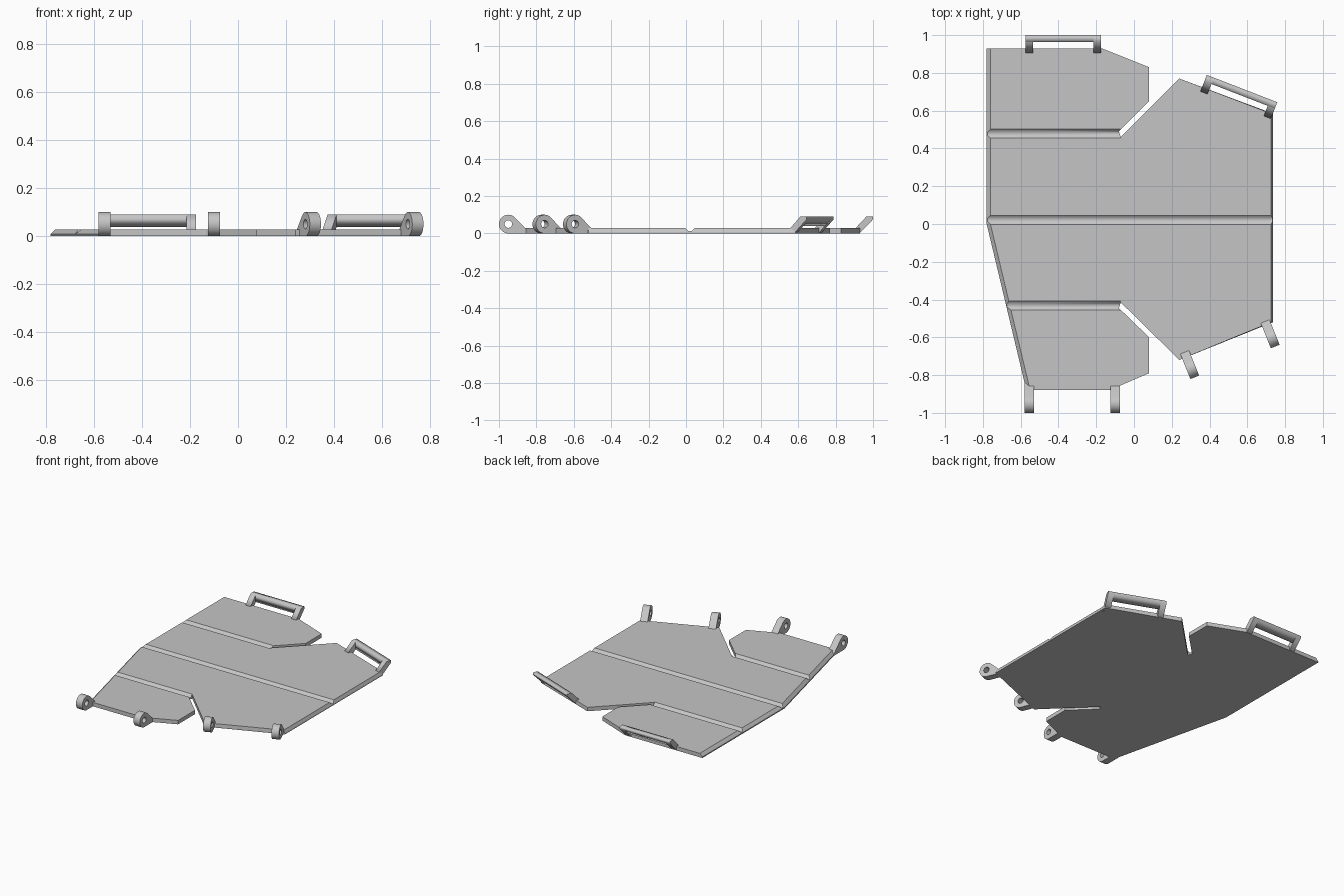
import bpy, bmesh, math
from mathutils import Matrix, Vector

cube = bpy.data.objects.get("Cube")
if cube:
    bpy.data.objects.remove(cube)

grey = bpy.data.materials.new("light grey")
grey.use_nodes = True
colour = (0.56, 0.56, 0.56, 1)
grey.diffuse_color = colour
grey.node_tree.nodes["Principled BSDF"].inputs["Base Color"].default_value = colour

T = 0.028  # panel thickness


def activate(ob):
    bpy.ops.object.select_all(action='DESELECT')
    ob.select_set(True)
    bpy.context.view_layer.objects.active = ob


def prism(name, loops, width, origin, angle):
    """Extrude a side profile (outward, up); angle is the outward heading."""
    cu = bpy.data.curves.new(name, 'CURVE')
    cu.dimensions, cu.fill_mode, cu.extrude = '2D', 'BOTH', width / 2
    for loop in loops:
        sp = cu.splines.new('POLY')
        sp.points.add(len(loop) - 1)
        for p, (u, v) in zip(sp.points, loop):
            p.co = (u, v, 0, 1)
        sp.use_cyclic_u = True
    ob = bpy.data.objects.new(name, cu)
    bpy.context.collection.objects.link(ob)
    out = Vector((math.cos(angle), math.sin(angle), 0))
    up = Vector((0, 0, 1))
    rot = Matrix((out, up, out.cross(up))).transposed().to_4x4()
    ob.matrix_world = Matrix.Translation((*origin, 0)) @ rot
    activate(ob)
    bpy.ops.object.convert(target='MESH')
    ob = bpy.context.object
    bm = bmesh.new()
    bm.from_mesh(ob.data)
    bmesh.ops.remove_doubles(bm, verts=bm.verts, dist=1e-5)
    bmesh.ops.recalc_face_normals(bm, faces=bm.faces)
    bm.to_mesh(ob.data)
    bm.free()
    ob.data.materials.clear()
    ob.data.materials.append(grey)
    return ob


# Folding panel: notched outline with chamfered side edges
outline = [(-.78, .93), (-.78, 0), (-.57, -.88), (-.13, -.88), (.08, -.79),
           (.08, -.60), (-.08, -.445), (-.07, -.415), (.24, -.72), (.735, -.52),
           (.735, .585), (.24, .77), (-.07, .46), (-.08, .49), (.08, .65),
           (.08, .83), (-.17, .93)]


def inset_x(i):
    return .02 if i < 3 else -.01 if i in (9, 10) else 0


bm = bmesh.new()
rings = [[bm.verts.new((x + inset_x(i) * k, y, z)) for i, (x, y) in enumerate(outline)]
         for z, k in ((0, 0), (.008, 0), (T, 1))]
n = len(outline)
for low, high in zip(rings, rings[1:]):
    for i in range(n):
        j = (i + 1) % n
        bm.faces.new((low[i], low[j], high[j], high[i]))
bm.faces.new(rings[0][::-1])
bm.faces.new(rings[-1])
bmesh.ops.recalc_face_normals(bm, faces=bm.faces)
me = bpy.data.meshes.new("panel")
bm.to_mesh(me)
bm.free()
panel = bpy.data.objects.new("panel", me)
bpy.context.collection.objects.link(panel)
me.materials.append(grey)

# Fold grooves across the top
groove = [(-.008, .012), (.008, .012), (.032, .036), (-.032, .036)]
for y, x_end in ((.022, 1), (.478, -.072), (-.432, -.072)):
    cutter = prism("groove_cutter", [groove], x_end + 1, ((x_end - 1) / 2, y), math.pi / 2)
    cutter.hide_render = True
    mod = panel.modifiers.new("groove", 'BOOLEAN')
    mod.operation, mod.solver, mod.object = 'DIFFERENCE', 'EXACT', cutter
    activate(panel)
    bpy.ops.object.modifier_apply(modifier=mod.name)
    bpy.data.objects.remove(cutter)

# Hinge eyes along the front: round eye with a tangent tail
R, HOLE = .05, .02
tail = -R * (1 + math.sqrt(2))
eye = [(R * math.cos(a), R + R * math.sin(a))
       for a in (math.radians(135 - 225 * i / 30) for i in range(31))] + [(tail, 0)]
hole = [(HOLE * math.cos(math.tau * i / 24), R + HOLE * math.sin(math.tau * i / 24))
        for i in range(24)]
straight, skewed = math.radians(-90), math.radians(-68)
for name, origin, angle in (("hinge_eye_right_outer", (-.555, -.95), straight),
                            ("hinge_eye_right_inner", (-.1, -.95), straight),
                            ("hinge_eye_left_inner", (.303, -.765), skewed),
                            ("hinge_eye_left_outer", (.729, -.602), skewed)):
    activate(prism(name, [eye, hole], .05, origin, angle))
    bpy.ops.object.shade_smooth_by_angle(angle=math.radians(30))

# Raised loops along the back: two sloping arms and a cross bar
arm = [(-.12, 0), (-.072, 0), (0, .075), (0, .09), (-.036, .09)]
bar = [(-.036, .039), (0, .075), (0, .09), (-.036, .09)]
for side, mid, angle in (("right", Vector((-.375, 1)), math.radians(90)),
                         ("left", Vector((.572, .717)), math.radians(68.8))):
    along = Vector((math.sin(angle), -math.cos(angle)))
    prism("loop_bar_" + side, [bar], .40, mid, angle)
    for label, s in (("outer", -1), ("inner", 1)):
        prism(f"loop_arm_{side}_{label}", [arm], .04, mid + along * s * .18, angle)
